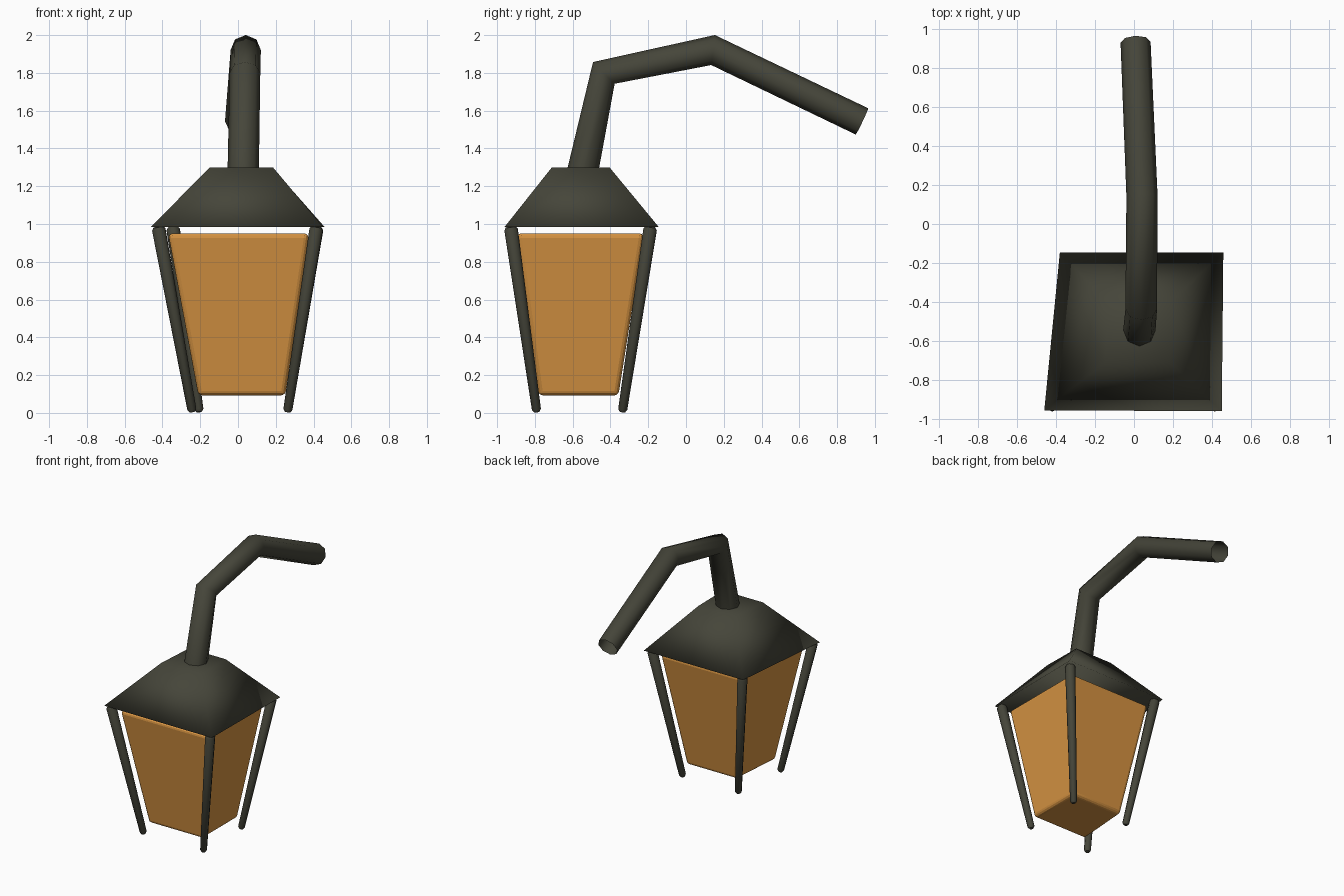
import bpy, bmesh
from math import cos, sin, tau
from mathutils import Vector

if "Cube" in bpy.data.objects:
    bpy.data.objects.remove(bpy.data.objects["Cube"])


def material(name, rgb):
    m = bpy.data.materials.new(name)
    m.diffuse_color = (*rgb, 1)
    m.use_nodes = True
    m.node_tree.nodes["Principled BSDF"].inputs["Base Color"].default_value = m.diffuse_color
    return m


METAL = material("dark_metal", (0.060, 0.060, 0.042))
GLASS = material("amber_glass", (0.67, 0.292, 0.054))


def finish(bm, name, mat, angle=None):
    """Turn a bmesh into a shaded object."""
    bmesh.ops.recalc_face_normals(bm, faces=bm.faces)
    me = bpy.data.meshes.new(name)
    bm.to_mesh(me)
    bm.free()
    ob = bpy.data.objects.new(name, me)
    bpy.context.collection.objects.link(ob)
    me.materials.append(mat)
    bpy.context.view_layer.objects.active = ob
    ob.select_set(True)
    if angle is None:
        bpy.ops.object.shade_smooth()
    else:
        bpy.ops.object.shade_smooth_by_angle(angle=angle)
    ob.select_set(False)
    return ob


def frustum(name, low, z0, high, z1, mat, bevel=0, angle=None):
    """Four-sided tapered block between two corner loops."""
    bm = bmesh.new()
    a = [bm.verts.new((x, y, z0)) for x, y in low]
    b = [bm.verts.new((x, y, z1)) for x, y in high]
    bm.faces.new(a[::-1])
    bm.faces.new(b)
    for i in range(4):
        j = (i + 1) % 4
        bm.faces.new((a[i], a[j], b[j], b[i]))
    if bevel:
        bmesh.ops.bevel(bm, geom=bm.edges[:], offset=bevel, segments=3,
                        profile=0.5, affect='EDGES')
    return finish(bm, name, mat, angle)


def tube(name, points, radii, mat, sides=8, cap=True, angle=0.9):
    """Round bar along a path, each ring set on the bend's bisector."""
    pts = [Vector(p) for p in points]
    bm = bmesh.new()
    rings = []
    for i, p in enumerate(pts):
        t = Vector()
        if i > 0:
            t += (p - pts[i - 1]).normalized()
        if i < len(pts) - 1:
            t += (pts[i + 1] - p).normalized()
        t.normalize()
        up = t.cross(Vector((1, 0, 0))).normalized()
        side = up.cross(t)
        rings.append([bm.verts.new(p + radii[i] * (side * cos(k * tau / sides)
                      + up * sin(k * tau / sides))) for k in range(sides)])
    for a, b in zip(rings, rings[1:]):
        for k in range(sides):
            n = (k + 1) % sides
            bm.faces.new((a[k], a[n], b[n], b[k]))
    if cap:
        bm.faces.new(rings[0])
        bm.faces.new(rings[-1])
    return finish(bm, name, mat, angle)


# Roof: softly shaded, slightly skewed pyramid with a cut top
frustum("roof",
        [(-0.46, -0.955), (0.45, -0.96), (0.458, -0.145), (-0.38, -0.145)], 0.985,
        [(-0.15, -0.71), (0.185, -0.71), (0.18, -0.405), (-0.13, -0.405)], 1.30,
        METAL)

# Glass body with rounded edges and flat panes
frustum("glass_body",
        [(-0.212, -0.78), (0.25, -0.78), (0.25, -0.358), (-0.18, -0.358)], 0.092,
        [(-0.372, -0.897), (0.376, -0.897), (0.376, -0.222), (-0.315, -0.222)], 0.95,
        GLASS, bevel=0.024, angle=0.25)

# Corner posts: foot and head positions
posts = {
    "front_left_post": ((-0.242, -0.79), (-0.422, -0.928)),
    "front_right_post": ((0.262, -0.79), (0.416, -0.928)),
    "back_right_post": ((0.262, -0.337), (0.418, -0.188)),
    "back_left_post": ((-0.205, -0.337), (-0.345, -0.188)),
}
for name, (foot, head) in posts.items():
    lo, hi = Vector((*foot, 0.005)), Vector((*head, 0.985))
    path = [lo.lerp(hi, t) for t in (0, 0.014, 0.985, 1)]
    tube(name, path, [0.015, 0.024, 0.036, 0.026], METAL)

# Bent hanging arm, open at the ends
tube("hanging_arm",
     [(0.027, -0.553, 1.25), (0.037, -0.435, 1.80), (0.041, 0.143, 1.921), (0.008, 0.932, 1.543)],
     [0.083, 0.081, 0.08, 0.077], METAL, cap=False, angle=None)
